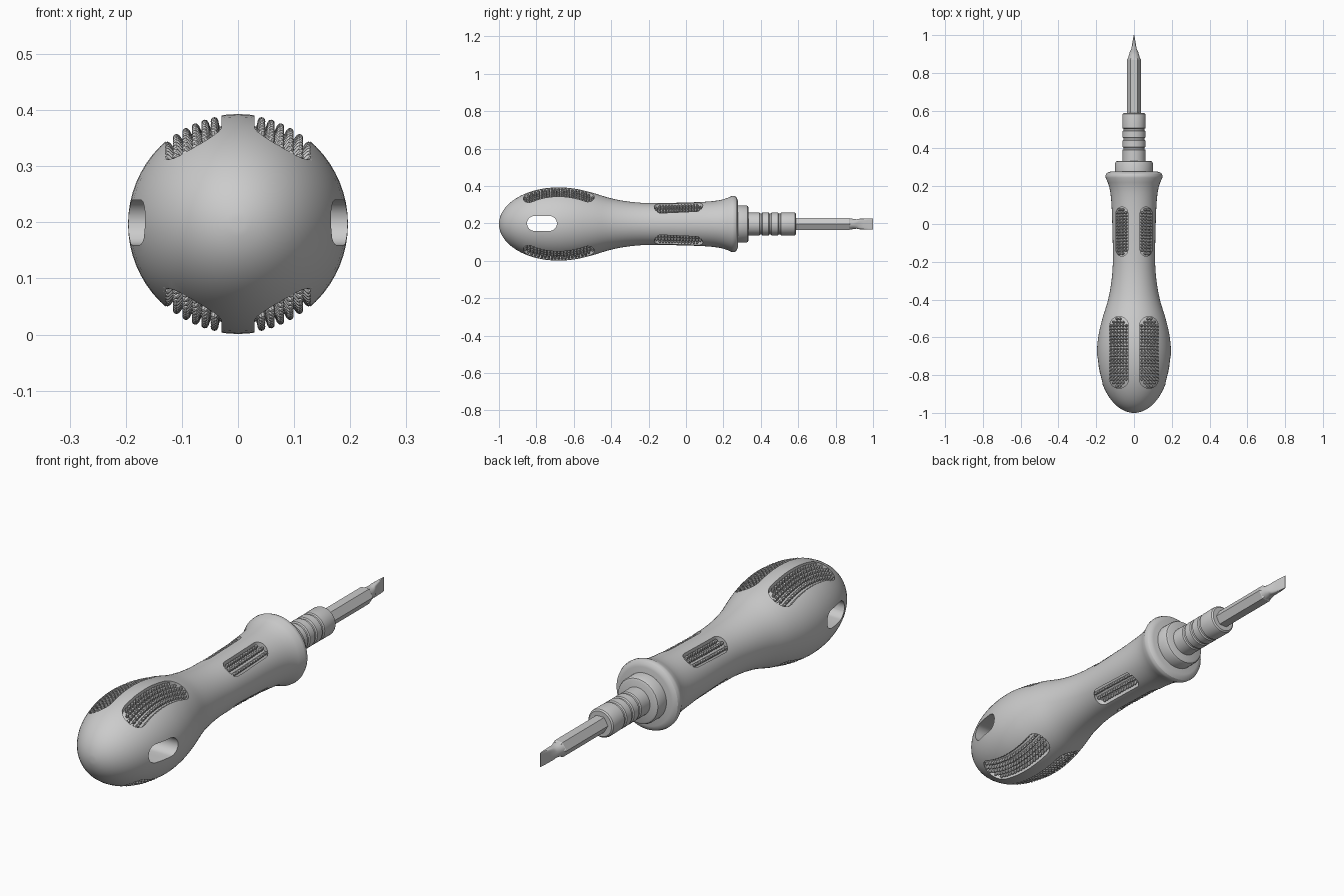
import bpy, bmesh, math
from mathutils import Vector, Matrix

if "Cube" in bpy.data.objects:
    bpy.data.objects.remove(bpy.data.objects["Cube"])

Z = 0.197      # height of the tool axis
DEPTH = 0.019  # depth of the grip pockets

# Handle radius along y (after the rounded butt)
PTS = [(-.68, .196), (-.59, .188), (-.5, .167), (-.4, .137), (-.3, .119), (-.2, .112),
       (0, .115), (.13, .121), (.2, .132), (.245, .15)]


def radius(y):
    if y <= -.68:
        return .196 * math.sqrt(max(0, 1 - ((y + .68) / .32) ** 2))
    n = len(PTS)
    slope = [0] + [(PTS[i + 1][1] - PTS[i - 1][1]) / (PTS[i + 1][0] - PTS[i - 1][0])
                   for i in range(1, n - 1)] + [.45]
    for i in range(n - 1):
        (a, ra), (b, rb) = PTS[i], PTS[i + 1]
        if y <= b:
            h, t = b - a, (y - a) / (b - a)
            return (ra * (2*t**3 - 3*t*t + 1) + slope[i] * h * (t**3 - 2*t*t + t)
                    + rb * (3*t*t - 2*t**3) + slope[i + 1] * h * (t**3 - t*t))
    return PTS[-1][1]


def finish(name, bm, smooth=True):
    bmesh.ops.recalc_face_normals(bm, faces=bm.faces)
    me = bpy.data.meshes.new(name)
    bm.to_mesh(me)
    bm.free()
    ob = bpy.data.objects.new(name, me)
    bpy.context.collection.objects.link(ob)
    if smooth:
        shade(ob)
    return ob


def shade(ob):
    bpy.ops.object.select_all(action='DESELECT')
    bpy.context.view_layer.objects.active = ob
    ob.select_set(True)
    bpy.ops.object.shade_smooth_by_angle(angle=math.radians(30))


def loft(name, sections, seg=48, power=None, smooth=True):
    """Sections are (y, half width x, half height z); power squares off each one."""
    bm = bmesh.new()
    rings = []
    for k, (y, rx, rz) in enumerate(sections):
        e = power[k] if power else 1
        ring = []
        for i in range(seg):
            a = 2 * math.pi * i / seg
            c, s = math.cos(a), math.sin(a)
            ring.append(bm.verts.new((rx * math.copysign(abs(c) ** e, c), y,
                                      Z + rz * math.copysign(abs(s) ** e, s))))
        rings.append(ring)
    for r, q in zip(rings, rings[1:]):
        for i in range(seg):
            j = (i + 1) % seg
            bm.faces.new((r[i], r[j], q[j], q[i]))
    bm.faces.new(rings[0])
    bm.faces.new(rings[-1])
    return finish(name, bm, smooth)


def revolve(name, prof, seg=48, smooth=True):
    return loft(name, [(y, r, r) for y, r in prof], seg, None, smooth)


def add_slot(bm, y0, y1, c, hw, lo, hi, axis):
    """Stadium-shaped prism, long in y, extruded along z or x."""
    ring = []
    for i in range(26):
        a = math.pi * (i if i < 13 else i - 1) / 12
        end = (y1 - hw) if i < 13 else (y0 + hw)
        a = a if i < 13 else math.pi * (i - 13) / 12 + math.pi
        ring.append((c + hw * math.cos(a), end + hw * math.sin(a)))
    vs = [[bm.verts.new((u, v, w) if axis == 'z' else (w, v, u)) for u, v in ring]
          for w in (lo, hi)]
    for i in range(26):
        j = (i + 1) % 26
        bm.faces.new((vs[0][i], vs[0][j], vs[1][j], vs[1][i]))
    bm.faces.new(vs[0])
    bm.faces.new(vs[1])


def subtract(ob, cutter):
    m = ob.modifiers.new('cut', 'BOOLEAN')
    m.operation, m.solver, m.object = 'DIFFERENCE', 'EXACT', cutter
    bpy.context.view_layer.update()
    dg = bpy.context.evaluated_depsgraph_get()
    me = bpy.data.meshes.new_from_object(ob.evaluated_get(dg))
    ob.modifiers.clear()
    ob.data = me
    bpy.data.objects.remove(cutter)


# Handle body
butt = [(-.68 - .32 * math.cos(math.pi / 2 * t / 14),) for t in range(1, 14)]
ys = [-.9995] + [b[0] for b in butt] + [-.68 + .925 * i / 36 for i in range(37)]
body = [(y, max(radius(y), .004)) for y in ys]
rim = [(.256, .151), (.266, .147), (.273, .138), (.277, .125)]
handle = revolve('handle', body + rim, 64, False)

# Pockets follow the surface at constant depth; each is (y0, y1, centre x, half width, cols, rows)
PANELS = [(-.87, -.49, .079, .05, 6, 21), (-.17, .09, .064, .031, 4, 15)]
SIDES = [(sx, sz) for sx in (-1, 1) for sz in (-1, 1)]
bm = bmesh.new()
for y0, y1, cx, hw, _, _ in PANELS:
    for sx, sz in SIDES:
        lo, hi = sorted((Z + sz * .025, Z + sz * .24))
        add_slot(bm, y0, y1, sx * cx, hw, lo, hi, 'z')
pockets = finish('pocket_cutter', bm, False)
core = revolve('core_cutter', [(y, radius(y) - DEPTH) for y in ys if -.96 < y < .22], 64, False)
subtract(pockets, core)
subtract(handle, pockets)

# Hanging hole through the butt
bm = bmesh.new()
add_slot(bm, -.85, -.69, Z + .003, .04, -.3, .3, 'x')
subtract(handle, finish('hole_cutter', bm, False))
shade(handle)

# Grip studs standing in the pockets
bm = bmesh.new()
for y0, y1, cx, hw, cols, rows in PANELS:
    pitch = .0158
    for i in range(cols):
        for j in range(rows):
            u = (i - (cols - 1) / 2) * pitch
            y = y0 + .014 + (y1 - y0 - .028) * j / (rows - 1)
            over = max(0, y0 + hw - y, y - y1 + hw)
            if math.hypot(u, over) > hw - .007:
                continue
            x, r = cx + u, radius(y) - DEPTH
            z = math.sqrt(max(r * r - x * x, 1e-6))
            slope = (radius(y + .005) - radius(y - .005)) / .01
            for sx, sz in SIDES:
                n = Vector((sx * x / r, -slope, sz * z / r)).normalized()
                mat = (Matrix.Translation((sx * x, y, Z + sz * z))
                       @ n.to_track_quat('Z', 'Y').to_matrix().to_4x4()
                       @ Matrix.Diagonal((.0068, .0068, DEPTH * .95, 1)))
                rings = [[bm.verts.new(mat @ Vector((q * math.cos(a * math.pi / 4),
                                                     q * math.sin(a * math.pi / 4), h)))
                          for a in range(8)]
                         for q, h in ((1, -.1), (1, .65), (.75, .88), (.3, 1))]
                for p, q in zip(rings, rings[1:]):
                    for a in range(8):
                        b = (a + 1) % 8
                        bm.faces.new((p[a], p[b], q[b], q[a]))
                bm.faces.new(rings[-1])
finish('grip_studs', bm)

# Collar in front of the handle
revolve('collar', [(.27, .1), (.322, .1), (.33, .096), (.334, .088)])

# Bit holder with shallow ring grooves
prof = [(.33, .061)]
for g in (.40, .45, .50):
    prof += [(g - .008, .061), (g - .004, .056), (g + .004, .056), (g + .008, .061)]
revolve('bit_holder', prof + [(.575, .062), (.583, .06), (.588, .054)])

# Hexagonal bit
revolve('hex_bit', [(.58, .037), (.872, .037), (.879, .032)], 6, False)

# Flat blade tip, round at the root and thin at the end
loft('blade_tip', [(.874, .032, .031), (.895, .027, .027), (.912, .022, .025), (.925, .015, .028),
                   (.95, .010, .029), (.975, .006, .030), (1.0, .002, .030)],
     24, [1, 1, .8, .55, .4, .3, .3])
